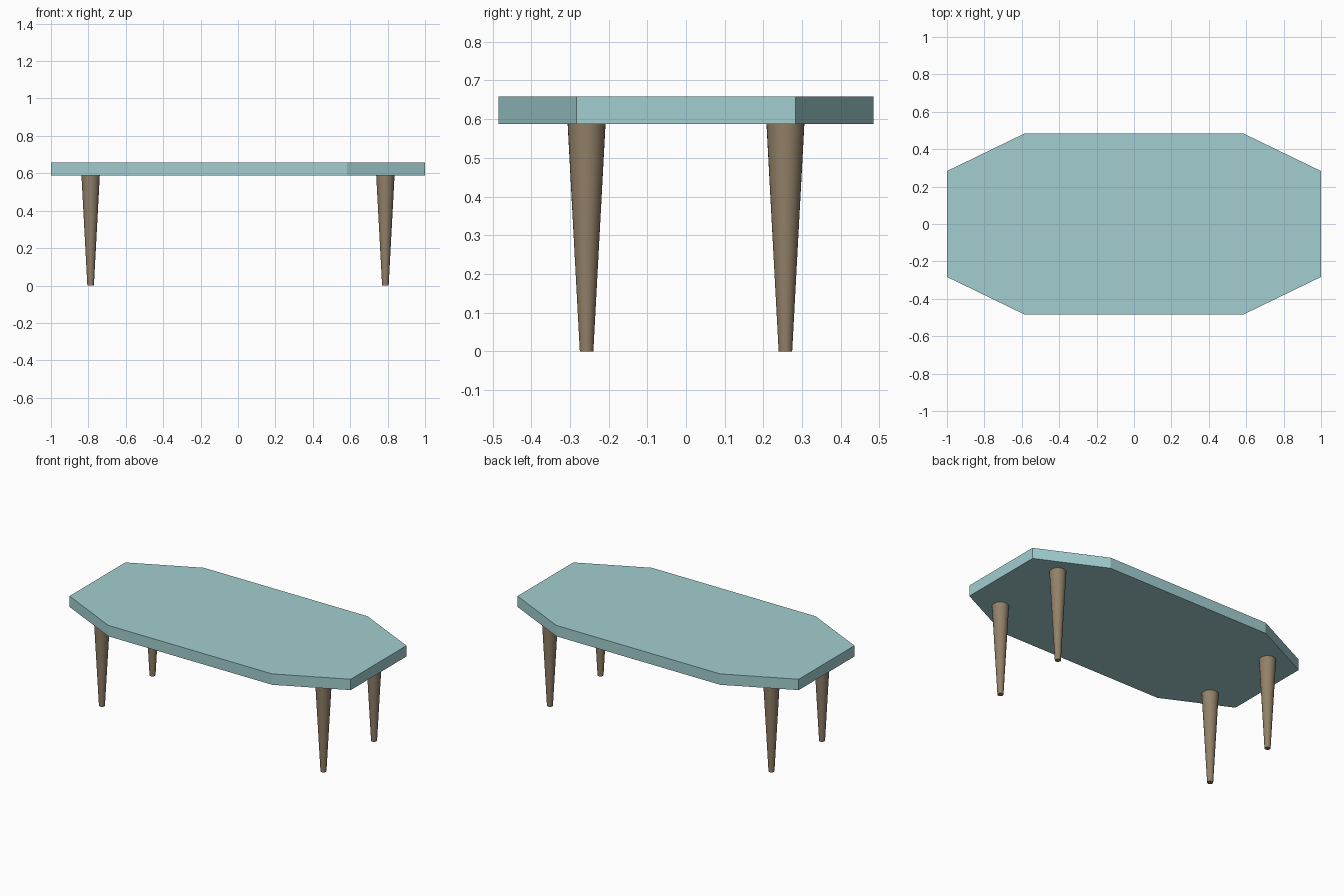
import bpy
import bmesh
import math

if "Cube" in bpy.data.objects:
    bpy.data.objects.remove(bpy.data.objects["Cube"])


def material(name, rgb):
    m = bpy.data.materials.new(name)
    m.diffuse_color = (*rgb, 1)
    m.use_nodes = True
    m.node_tree.nodes["Principled BSDF"].inputs["Base Color"].default_value = m.diffuse_color
    return m


TEAL = material("teal", (0.36, 0.62, 0.63))
WOOD = material("wood", (0.29, 0.22, 0.14))
TOP_Z, UNDER_Z = 0.658, 0.588

# Tabletop: octagonal slab
corners = [(1, -0.283), (1, 0.283), (0.583, 0.485), (-0.583, 0.485),
           (-1, 0.283), (-1, -0.283), (-0.583, -0.485), (0.583, -0.485)]
bm = bmesh.new()
base = bm.faces.new([bm.verts.new((x, y, UNDER_Z)) for x, y in corners])
ext = bmesh.ops.extrude_face_region(bm, geom=[base], use_keep_orig=True)
verts = [v for v in ext["geom"] if isinstance(v, bmesh.types.BMVert)]
bmesh.ops.translate(bm, verts=verts, vec=(0, 0, TOP_Z - UNDER_Z))
bmesh.ops.recalc_face_normals(bm, faces=bm.faces)
mesh = bpy.data.meshes.new("tabletop")
bm.to_mesh(mesh)
bm.free()
mesh.materials.append(TEAL)
bpy.context.collection.objects.link(bpy.data.objects.new("tabletop", mesh))

# Legs: four tapered round posts
for side, sx in (("left", -1), ("right", 1)):
    for end, sy in (("front", -1), ("back", 1)):
        bpy.ops.mesh.primitive_cone_add(
            vertices=32, radius1=0.0175, radius2=0.049, depth=UNDER_Z,
            location=(sx * 0.788, sy * 0.257, UNDER_Z / 2))
        leg = bpy.context.object
        leg.name = f"{end}_{side}_leg"
        leg.data.materials.append(WOOD)
        bpy.ops.object.shade_smooth_by_angle(angle=math.radians(30))
